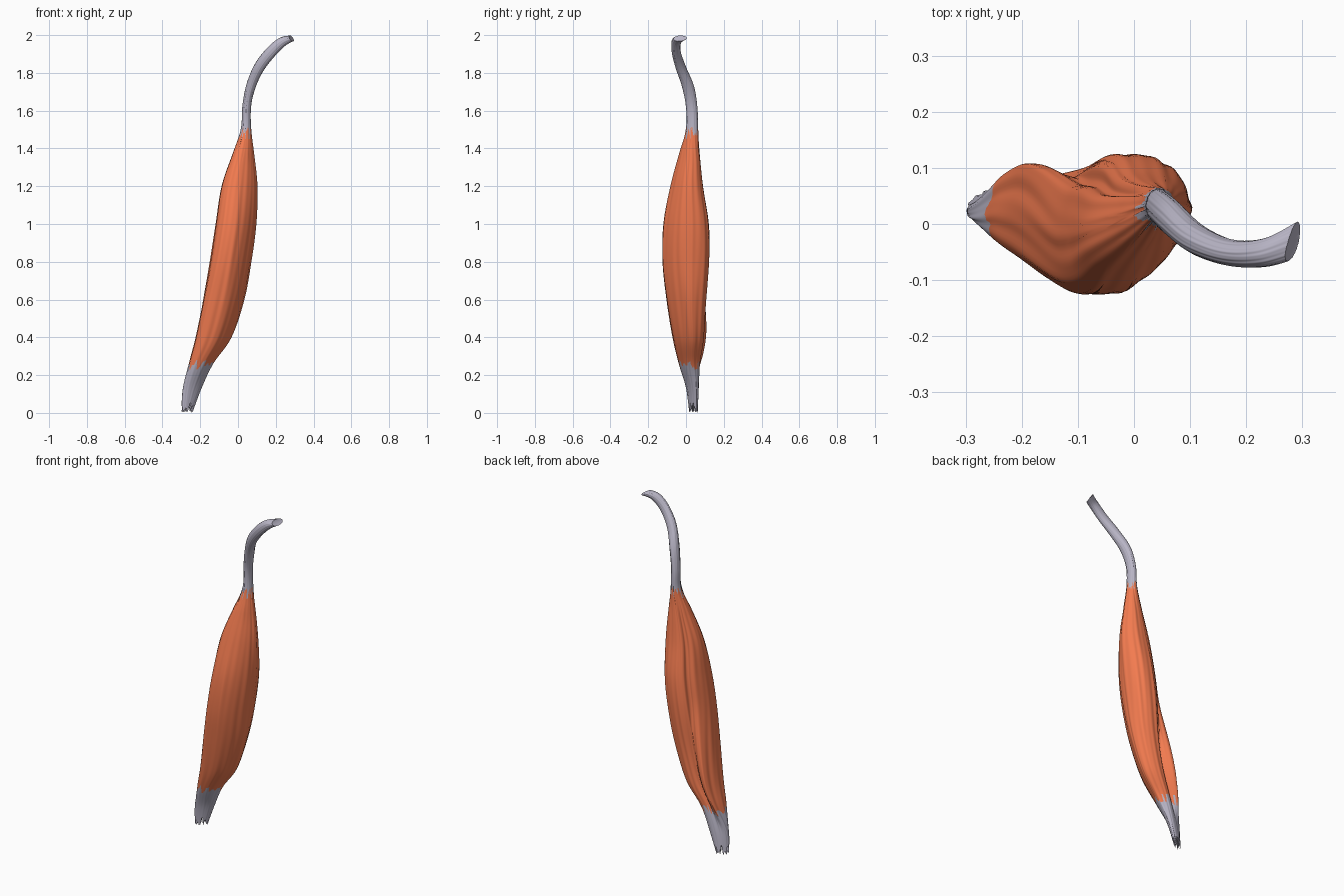
import bpy, math, random
from mathutils import Vector

if "Cube" in bpy.data.objects:
    bpy.data.objects.remove(bpy.data.objects["Cube"])

random.seed(4)
COLS = 126

# Spine stations: z, x min, x max, y min, y max, ring tilt
ROWS = [
    (0.00, -.299, -.242, .018, .062, 0), (0.13, -.293, -.194, .000, .068, 0),
    (0.26, -.260, -.132, -.037, .080, 0), (0.40, -.224, -.036, -.070, .105, 0),
    (0.60, -.184, .032, -.103, .115, 0), (0.80, -.146, .069, -.125, .121, 0),
    (1.00, -.115, .095, -.120, .118, 0), (1.20, -.084, .101, -.082, .088, 0),
    (1.37, -.028, .085, -.037, .072, 0), (1.50, .016, .070, .000, .065, 0),
    (1.62, .023, .069, .000, .060, 0), (1.73, .045, .092, -.022, .042, .01),
    (1.83, .090, .135, -.055, .000, .018), (1.91, .155, .194, -.075, -.028, .022),
    (1.965, .220, .252, -.076, -.025, .020), (1.985, .283, .300, -.060, .004, .014),
]
# Normalised belly sections, counter-clockwise from the right
UPPER = [(1, .35), (.78, .82), (.38, 1), (-.1, 1), (-.4, .86), (-.5, .58), (-.78, .54),
         (-1, .05), (-1, -.45), (-.78, -.9), (-.3, -1), (.2, -.86), (.65, -.48), (.92, -.05)]
LOWER = [(1, .28), (.78, .68), (.4, .86), (.0, .82), (-.22, .58), (-.45, .86), (-.8, 1),
         (-.9, .5), (-1.0, -.2), (-.84, -.85), (-.28, -1), (.25, -.87), (.68, -.42), (.94, 0)]


def catmull(p0, p1, p2, p3, t):
    return [.5 * (2 * b + (c - a) * t + (2 * a - 5 * b + 4 * c - d) * t * t
                  + (3 * b - a - 3 * c + d) * t ** 3) for a, b, c, d in zip(p0, p1, p2, p3)]


def station(u):
    n = len(ROWS) - 1
    i = max(0, min(int(u), n - 1))
    pick = [ROWS[max(0, min(n, i + k))] for k in (-1, 0, 1, 2)]
    return catmull(*pick, u - i)


def section(profile, s):
    i = int(s * 14)
    return Vector(catmull(*[profile[(i + k) % 14] for k in (-1, 0, 1, 2)], s * 14 - i))


def smooth(a, b, x):
    t = max(0, min(1, (x - a) / (b - a)))
    return t * t * (3 - 2 * t)


def surface(u, s):
    z, x0, x1, y0, y1, tilt = station(u)
    a = math.tau * s
    belly = smooth(.4, 2.4, u) * (1 - smooth(7.6, 9.6, u))
    body = section(LOWER, s).lerp(section(UPPER, s), smooth(3.0, 5.5, u))
    # Tendons are oval; the lower one flattens into a diagonal sheet
    flat = .65 * (1 - smooth(1, 4, u))
    p = Vector((math.cos(a), math.sin(a + flat))).lerp(body, belly)
    # Long muscle fibres: shallow ripples that drift along the length
    p *= 1 + .012 * math.sin(13 * a + .5 * u) + .008 * math.sin(22 * a - .7 * u + 1) \
        + .008 * belly * math.sin(7 * a + 1.1 * u)
    return Vector(((x0 + x1) / 2 + p.x * (x1 - x0) / 2,
                   (y0 + y1) / 2 + p.y * (y1 - y0) / 2, z - tilt * p.x))


def ragged(base, amount):
    # One random edge position per small group of columns
    line = []
    while len(line) < COLS:
        line += [base + random.uniform(-amount, amount)] * random.choice((2, 3, 4))
    return line[:COLS]


def loft(name, start, end, rings, colour, cap_start=None, cap_end=None):
    verts, faces = [], []
    for j in range(rings + 1):
        for i in range(COLS):
            u = start[i] + (end[i] - start[i]) * j / rings
            verts.append(surface(u, i / COLS))
    for j in range(rings):
        for i in range(COLS):
            k = (i + 1) % COLS
            faces.append((j * COLS + i, j * COLS + k, (j + 1) * COLS + k, (j + 1) * COLS + i))
    for cap, row in ((cap_start, 0), (cap_end, rings)):
        if cap is not None:
            verts.append((surface(cap, .25) + surface(cap, .75)) / 2)
            for i in range(COLS):
                a, b = row * COLS + i, row * COLS + (i + 1) % COLS
                faces.append((a, b, len(verts) - 1) if row else (b, a, len(verts) - 1))
    mesh = bpy.data.meshes.new(name)
    mesh.from_pydata(verts, [], faces)
    obj = bpy.data.objects.new(name, mesh)
    bpy.context.collection.objects.link(obj)
    mat = bpy.data.materials.new(name + "_colour")
    mat.diffuse_color = colour
    mat.use_nodes = True
    mat.node_tree.nodes["Principled BSDF"].inputs["Base Color"].default_value = mat.diffuse_color
    mesh.materials.append(mat)
    bpy.context.view_layer.objects.active = obj
    obj.select_set(True)
    bpy.ops.object.shade_smooth_by_angle(angle=math.radians(50))
    obj.select_set(False)


MUSCLE = (.90, .20, .08, 1)
TENDON = (.48, .46, .56, 1)

# Shared ragged borders between muscle and tendons
fray = ragged(.26, .25)
low_border = ragged(1.98, .22)
high_border = ragged(8.85, .3)
# Slanted tip of the upper tendon
tip = [14.8 + .2 * math.sin(math.tau * i / COLS) for i in range(COLS)]

loft("lower_tendon", fray, low_border, 14, TENDON, cap_start=.45)
loft("muscle_belly", low_border, high_border, 70, MUSCLE)
loft("upper_tendon", high_border, tip, 50, TENDON, cap_end=14.7)
